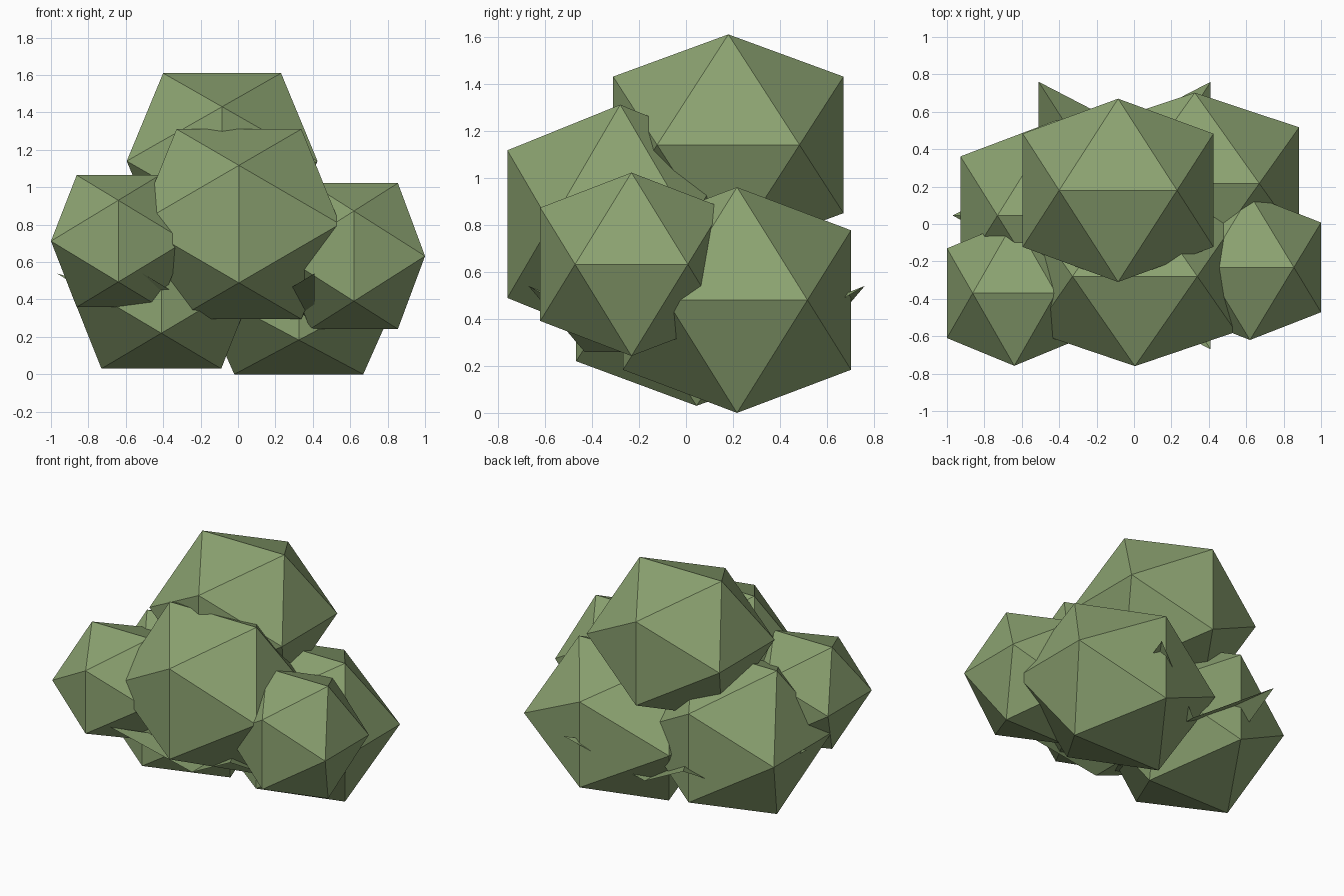
import bpy, math

if "Cube" in bpy.data.objects:
    bpy.data.objects.remove(bpy.data.objects["Cube"])

leaf = bpy.data.materials.new("leaf green")
leaf.diffuse_color = (0.262, 0.366, 0.165, 1)
leaf.use_nodes = True
leaf.node_tree.nodes["Principled BSDF"].inputs["Base Color"].default_value = leaf.diffuse_color
PHI = (1 + math.sqrt(5)) / 2


def make_object(name, verts, faces):
    mesh = bpy.data.meshes.new(name)
    mesh.from_pydata(verts, [], faces)
    mesh.materials.append(leaf)
    obj = bpy.data.objects.new(name, mesh)
    bpy.context.collection.objects.link(obj)
    return obj


def foliage_clump(name, center, half):
    """Icosahedron with an edge along x on top, stretched to the half sizes."""
    unit = []
    for a in (-1, 1):
        for b in (-1, 1):
            unit += [(a / PHI, 0, b), (0, a, b / PHI), (a, b / PHI, 0)]
    # faces join every three corners that are one edge length apart
    near = lambda i, j: math.dist(unit[i], unit[j]) < 1.3
    faces = []
    for i in range(12):
        for j in range(i + 1, 12):
            for k in range(j + 1, 12):
                if near(i, j) and near(j, k) and near(i, k):
                    p, q, r = unit[i], unit[j], unit[k]
                    u = [q[n] - p[n] for n in range(3)]
                    v = [r[n] - p[n] for n in range(3)]
                    out = sum(p[n] * (u[n - 2] * v[n - 1] - u[n - 1] * v[n - 2])
                              for n in range(3))
                    faces.append((i, j, k) if out > 0 else (i, k, j))
    obj = make_object(name, [tuple(c * h for c, h in zip(v, half)) for v in unit], faces)
    obj.location = center


# Overlapping leaf masses of the bush
foliage_clump("top_clump", (-0.085, 0.18, 1.14), (0.51, 0.49, 0.47))
foliage_clump("front_clump", (0.005, -0.28, 0.803), (0.54, 0.48, 0.508))
foliage_clump("right_clump", (0.62, -0.232, 0.632), (0.38, 0.388, 0.39))
foliage_clump("left_clump", (-0.64, -0.37, 0.712), (0.36, 0.388, 0.353))
foliage_clump("back_right_clump", (0.325, 0.217, 0.48), (0.558, 0.485, 0.48))
foliage_clump("back_left_clump", (-0.41, 0.045, 0.527), (0.518, 0.512, 0.497))

# Six-pointed leaf star at the base with raised tips poking out between clumps
star = [(-0.05, 0.045, 0.26)]
for i in range(12):
    angle = math.radians(30 * i)
    r, z = (1, 0.54) if i % 2 == 0 else (1 / math.sqrt(3), 0.26)
    star.append((-0.05 + 0.92 * r * math.cos(angle),
                 0.045 + 0.826 * r * math.sin(angle), z))
make_object("leaf_star", star, [(0, i + 1, (i + 1) % 12 + 1) for i in range(12)])
